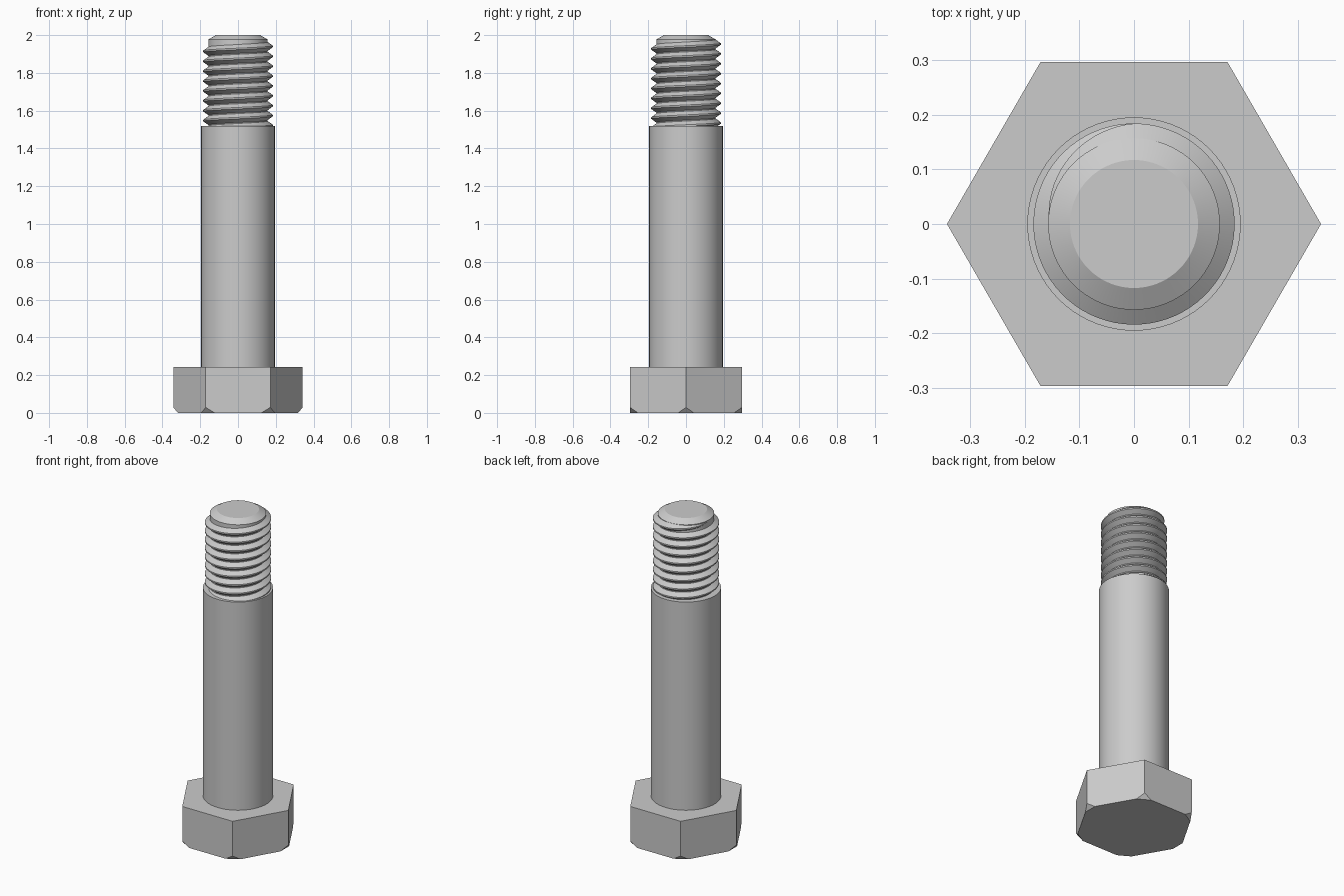
import bpy, bmesh, math
from mathutils import Vector

cube = bpy.data.objects.get("Cube")
if cube:
    bpy.data.objects.remove(cube, do_unlink=True)

SEGMENTS = 72

steel = bpy.data.materials.new("steel grey")
steel.use_nodes = True
grey = (0.6, 0.6, 0.6, 1)
steel.diffuse_color = grey
steel.node_tree.nodes["Principled BSDF"].inputs["Base Color"].default_value = grey


def finish(bm, name, angle=None):
    """Turn a bmesh into a named object, smooth below the given angle."""
    bmesh.ops.recalc_face_normals(bm, faces=bm.faces)
    mesh = bpy.data.meshes.new(name)
    bm.to_mesh(mesh)
    bm.free()
    mesh.materials.append(steel)
    obj = bpy.data.objects.new(name, mesh)
    bpy.context.collection.objects.link(obj)
    if angle:
        bpy.ops.object.select_all(action="DESELECT")
        obj.select_set(True)
        bpy.context.view_layer.objects.active = obj
        bpy.ops.object.shade_smooth_by_angle(angle=math.radians(angle))
    return obj


def loft(bm, rings, closed_ring=True):
    """Skin a row of equal closed rings and cap both ends."""
    rows = [[bm.verts.new(p) for p in ring] for ring in rings]
    for a, b in zip(rows, rows[1:]):
        for i in range(len(a)):
            j = (i + 1) % len(a)
            bm.faces.new((a[i], a[j], b[j], b[i]))
    bm.faces.new(rows[0])
    bm.faces.new(rows[-1])


def polar(r, a, z):
    return Vector((r * math.cos(a), r * math.sin(a), z))


def turned(name, profile, sides=SEGMENTS, angle=None):
    """Solid of revolution from (radius, height) pairs."""
    bm = bmesh.new()
    loft(bm, [[polar(r, math.tau * i / sides, z) for i in range(sides)]
              for r, z in profile])
    return finish(bm, name, angle)


# Hexagonal head with its lower corners cut off
bm = bmesh.new()
loft(bm, [[polar(0.342, math.tau * i / 6, z) for i in range(6)] for z in (0, 0.242)])
for i in range(6):
    a = math.tau * i / 6
    low, high = polar(0.318, a, 0), polar(0.342, a, 0.029)
    tangent = Vector((-math.sin(a), math.cos(a), 0))
    normal = tangent.cross(high - low).normalized()
    if normal.dot(polar(1, a, 0)) < 0:
        normal = -normal
    cut = bmesh.ops.bisect_plane(bm, geom=bm.verts[:] + bm.edges[:] + bm.faces[:],
                                 plane_co=low, plane_no=normal, clear_outer=True)
    edges = [e for e in cut["geom_cut"] if isinstance(e, bmesh.types.BMEdge)]
    bmesh.ops.contextual_create(bm, geom=edges)
finish(bm, "hex_head")

# Smooth shank and the chamfered core that carries the thread
turned("shank", [(0.195, 0.23), (0.195, 1.52)], angle=30)
turned("thread_core", [(0.157, 1.5), (0.157, 1.977), (0.117, 2)], angle=25)

# Right-handed helical ridge, fading out near the tip
PITCH, START, FADE, END = 0.0523, -8.6, 0.25, 0.5
steps = round((END - START) * SEGMENTS)
rings = []
for i in range(steps + 1):
    turn = START + i / SEGMENTS
    fade = min(1, max(0, (END - turn) / (END - FADE)))
    a, z = math.tau * turn, 1.94 + PITCH * turn
    crest = 0.155 + 0.029 * fade
    half = 0.004 + 0.021 * fade
    rings.append([polar(0.148, a, z - half), polar(0.155, a, z - half),
                  polar(crest, a, z - 0.004), polar(crest, a, z + 0.004),
                  polar(0.155, a, z + half), polar(0.148, a, z + half)])
bm = bmesh.new()
loft(bm, rings)
finish(bm, "thread", angle=25)
